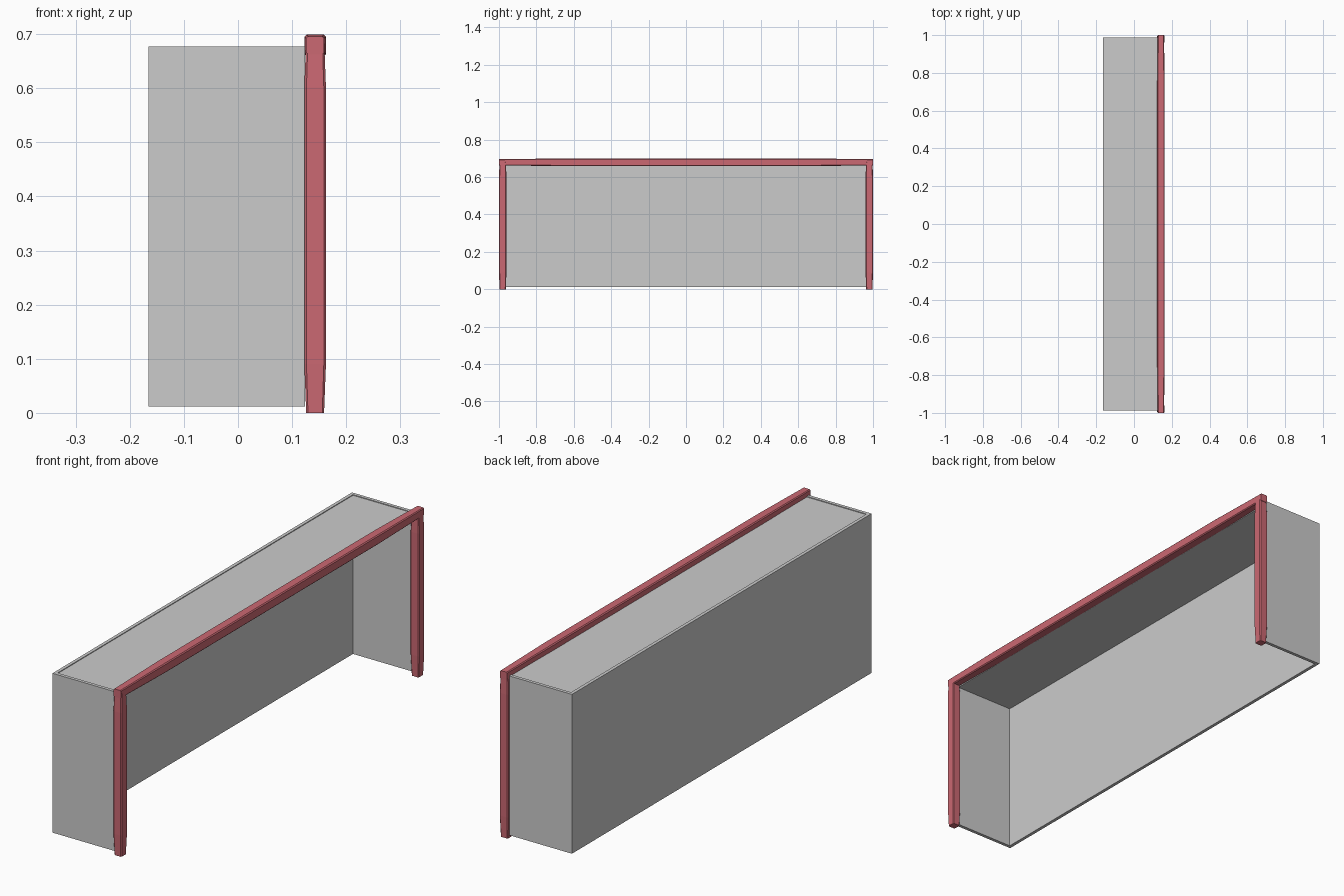
import bpy, bmesh
from mathutils import Vector

if "Cube" in bpy.data.objects:
    bpy.data.objects.remove(bpy.data.objects["Cube"])

red = bpy.data.materials.new("red_paint")
red.diffuse_color = (0.6, 0.14, 0.17, 1)
red.use_nodes = True
red.node_tree.nodes["Principled BSDF"].inputs["Base Color"].default_value = red.diffuse_color


def bar(name, start, end, taper, mid=0.020, tip=0.0165):
    """Square bar with chamfered edges that narrows at both ends."""
    a, b = Vector(start), Vector(end)
    axis = (b - a).normalized()
    u = Vector((1, 0, 0))
    v = axis.cross(u)
    length = (b - a).length
    stations = [(0, tip), (taper, mid), (length - taper, mid), (length, tip)]
    bm = bmesh.new()
    rings = []
    for d, h in stations:
        c = h * 0.8
        prof = [(h, -c), (h, c), (c, h), (-c, h), (-h, c), (-h, -c), (-c, -h), (c, -h)]
        rings.append([bm.verts.new(a + axis * d + u * p + v * q) for p, q in prof])
    for r, s in zip(rings, rings[1:]):
        for i in range(8):
            j = (i + 1) % 8
            bm.faces.new((r[i], r[j], s[j], s[i]))
    bm.faces.new(rings[0])
    bm.faces.new(rings[-1])
    bmesh.ops.recalc_face_normals(bm, faces=bm.faces)
    me = bpy.data.meshes.new(name)
    bm.to_mesh(me)
    bm.free()
    me.materials.append(red)
    ob = bpy.data.objects.new(name, me)
    bpy.context.collection.objects.link(ob)


def panel(name, lo, hi):
    """Thin box between two corners."""
    lo, hi = Vector(lo), Vector(hi)
    bpy.ops.mesh.primitive_cube_add(size=1, location=(lo + hi) / 2)
    ob = bpy.context.object
    ob.name = name
    ob.scale = hi - lo


# Goal frame
FX = 0.1425
for side, s in (("left", -1), ("right", 1)):
    bar(side + "_post", (FX, s * 0.98, 0), (FX, s * 0.98, 0.692), 0.09)
bar("crossbar", (FX, -1, 0.679), (FX, 1, 0.679), 0.29)

# Net panels, open at the front and the bottom
panel("back_net", (-0.165, -0.988, 0.012), (-0.151, 0.988, 0.677))
panel("top_net", (-0.16, -0.98, 0.661), (0.124, 0.98, 0.674))
for side, s in (("left", -1), ("right", 1)):
    y0, y1 = sorted((s * 0.974, s * 0.988))
    panel(side + "_net", (-0.165, y0, 0.012), (0.124, y1, 0.677))
